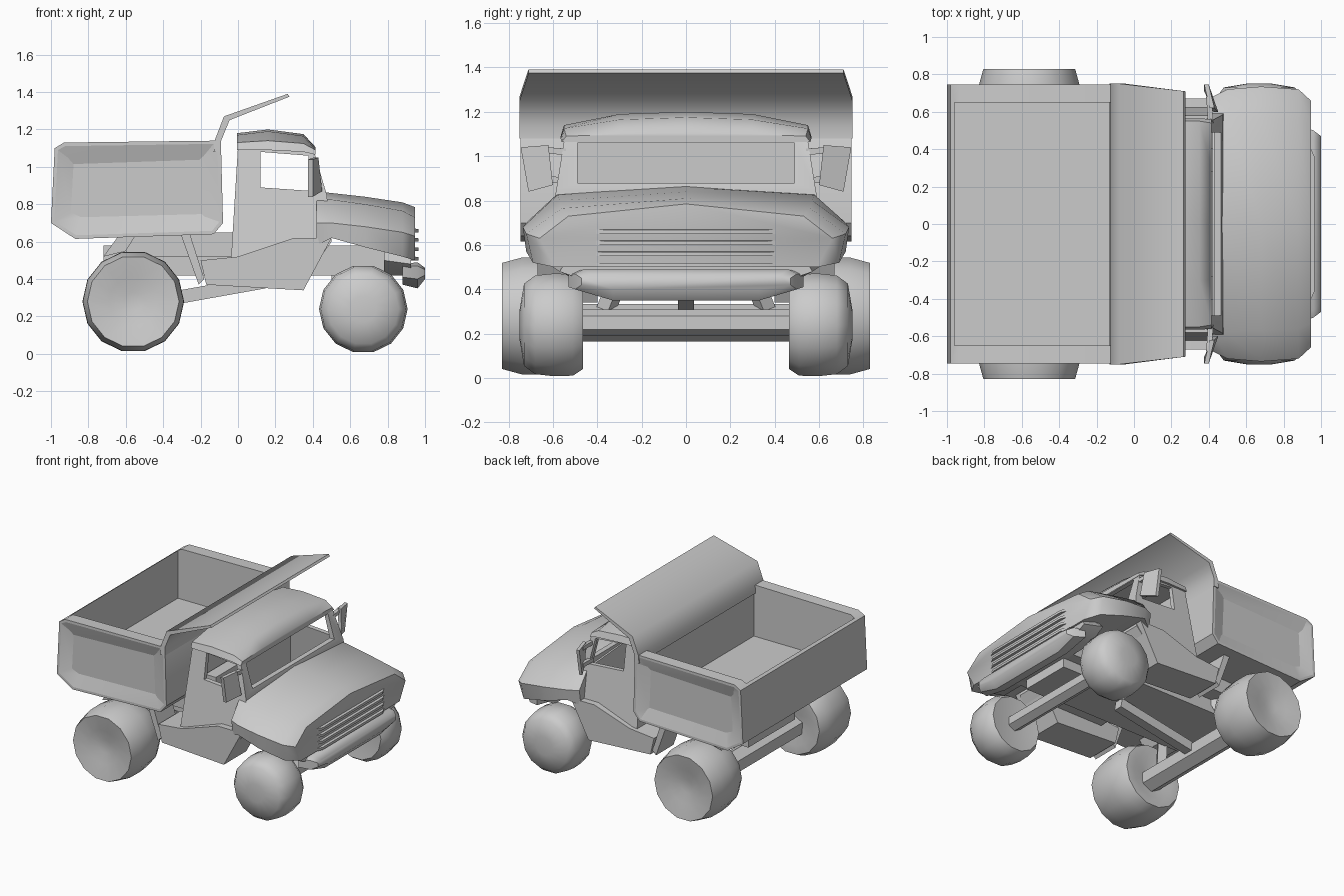
import bpy, bmesh, math
from mathutils import Vector

if "Cube" in bpy.data.objects:
    bpy.data.objects.remove(bpy.data.objects["Cube"], do_unlink=True)

GREY = (0.6, 0.6, 0.6, 1)
mat = bpy.data.materials.new("plain grey")
mat.use_nodes = True
mat.diffuse_color = GREY
mat.node_tree.nodes["Principled BSDF"].inputs["Base Color"].default_value = GREY


def finish(name, bm, angle=35):
    bmesh.ops.recalc_face_normals(bm, faces=bm.faces)
    me = bpy.data.meshes.new(name)
    bm.to_mesh(me)
    bm.free()
    me.materials.append(mat)
    ob = bpy.data.objects.new(name, me)
    bpy.context.collection.objects.link(ob)
    shade(ob, angle)
    return ob


def shade(ob, angle):
    bpy.ops.object.select_all(action='DESELECT')
    ob.select_set(True)
    bpy.context.view_layer.objects.active = ob
    bpy.ops.object.shade_smooth_by_angle(angle=math.radians(angle))


def skin(name, rings, angle=35):
    """Joins closed rings of points and caps both ends."""
    bm = bmesh.new()
    vs = [[bm.verts.new(p) for p in r] for r in rings]
    n = len(vs[0])
    for a, b in zip(vs, vs[1:]):
        for i in range(n):
            bm.faces.new((a[i], a[(i + 1) % n], b[(i + 1) % n], b[i]))
    bm.faces.new(vs[0])
    bm.faces.new(vs[-1])
    return finish(name, bm, angle)


def prism(name, pts, width, angle=35):
    """Side profile (x, z) spread across y; width may depend on x and z."""
    w = width if callable(width) else (lambda x, z: width)
    return skin(name, [[(x, s * w(x, z), z) for x, z in pts] for s in (-1, 1)], angle)


def slab(name, pts, y0, y1):
    """Side profile (x, z) between two y positions."""
    return skin(name, [[(x, y, z) for x, z in pts] for y in (y0, y1)])


def loft(name, stations, angle=50):
    """Stations of x and a half section (y, z), mirrored across y."""
    rings = []
    for x, half in stations:
        other = [(-y, z) for y, z in reversed(half) if y > 0]
        rings.append([(x, y, z) for y, z in half + other])
    return skin(name, rings, angle)


def box(name, lo, hi):
    x0, y0, z0 = lo
    x1, y1, z1 = hi
    return slab(name, [(x0, z0), (x1, z0), (x1, z1), (x0, z1)], y0, y1)


def beam(name, a, b, r, sides=4):
    a, b = Vector(a), Vector(b)
    q = (b - a).to_track_quat('Z', 'Y')
    angs = [math.tau * (i + 0.5) / sides for i in range(sides)]
    off = [q @ Vector((r * math.cos(t), r * math.sin(t), 0)) for t in angs]
    return skin(name, [[p + o for o in off] for p in (a, b)])


def cut(ob, cutter):
    m = ob.modifiers.new("cut", 'BOOLEAN')
    m.operation = 'DIFFERENCE'
    m.solver = 'EXACT'
    m.object = cutter
    dg = bpy.context.evaluated_depsgraph_get()
    me = bpy.data.meshes.new_from_object(ob.evaluated_get(dg))
    ob.modifiers.clear()
    ob.data = me
    bpy.data.objects.remove(cutter, do_unlink=True)


def wheel(name, x, z, side, profile, sides=14):
    rings = []
    for r, y in profile:
        rings.append([(x + r * math.cos(math.tau * i / sides), side * y,
                       z + r * math.sin(math.tau * i / sides)) for i in range(sides)])
    return skin(name, rings, 60)


# Dump bed: chamfered tub with shallow side panels and a hollow
bed = prism("dump_bed", [(-1, .70), (-.98, 1.1), (-.93, 1.13), (-.12, 1.14), (-.09, 1.08),
                         (-.08, .70), (-.13, .64), (-.87, .615)], .745)
bm = bmesh.new()
bm.from_mesh(bed.data)
sides = [f for f in bm.faces if abs(f.normal.y) > .9]
bmesh.ops.inset_individual(bm, faces=sides, thickness=.02, depth=0)
bmesh.ops.inset_individual(bm, faces=sides, thickness=.1, depth=-.03)
bm.to_mesh(bed.data)
bm.free()
cut(bed, box("hollow", (-.96, -.65, .75), (-.115, .65, 1.4)))
shade(bed, 40)

# Canopy shield rising from the bed over the cab
prism("canopy", [(-.13, 1.08), (-.125, 1.14), (-.075, 1.27), (.265, 1.39), (.275, 1.375),
                 (-.045, 1.25), (-.09, 1.14), (-.09, 1.08)],
      lambda x, z: .75 - .04 * max(0, x) / .27, 50)

# Cab shell with open windows
cab = prism("cab", [(-.04, .46), (.0, 1.11), (.38, 1.10), (.41, 1.07), (.475, .85), (.5, .6), (.4, .46)],
            lambda x, z: .54 + (1.13 - z) * .16)
cut(cab, prism("room", [(.03, .55), (.03, 1.085), (.36, 1.085), (.38, 1.06), (.435, .85), (.44, .55)],
               lambda x, z: .51 + (1.13 - z) * .14))
cut(cab, prism("side_window", [(.12, .89), (.12, 1.08), (.375, 1.06), (.41, .87)], 1))
cut(cab, box("windscreen", (.3, -.49, .88), (.6, .49, 1.06)))
shade(cab, 30)
loft("roof", [(-.005, [(.56, 1.09), (.545, 1.13), (.3, 1.17), (0, 1.18)]),
              (.16, [(.565, 1.09), (.55, 1.14), (.3, 1.19), (0, 1.2)]),
              (.35, [(.565, 1.08), (.55, 1.125), (.3, 1.165), (0, 1.175)]),
              (.415, [(.56, 1.065), (.54, 1.09), (.3, 1.10), (0, 1.105)])])
box("seat", (.04, -.45, .55), (.13, .45, .86))

# Bonnet with upright flared wings, and the nose below it
loft("bonnet", [(.42, [(.66, .58), (.68, .70), (.58, .83), (0, .87)]),
                (.5, [(.71, .62), (.72, .70), (.58, .825), (0, .86)]),
                (.68, [(.72, .57), (.735, .68), (.57, .80), (0, .84)]),
                (.88, [(.69, .52), (.72, .65), (.56, .765), (0, .81)]),
                (.945, [(.59, .50), (.66, .63), (.53, .73), (0, .785)])])
loft("nose", [(.78, [(.46, .42), (.6, .50), (.5, .6)]),
              (.925, [(.40, .42), (.57, .48), (.5, .6)])])

# Grille slats and bumper
for i in range(4):
    z = .50 + i * .05
    loft("grille_slat", [(.92, [(.46, z), (.46, z + .022)]),
                         (.965, [(.36, z), (.36, z + .018)])])
loft("bumper", [(.88, [(.33, .37), (.53, .41), (.53, .47), (.5, .48)]),
                (.96, [(.33, .35), (.5, .40), (.5, .47), (.46, .49)]),
                (1.0, [(.33, .40), (.47, .42), (.47, .45), (.42, .46)])])

# Chassis and running gear
box("chassis", (-.72, -.28, .42), (.82, .28, .58))
box("bed_support", (-.6, -.4, .52), (-.03, .4, .65))
box("engine_sump", (.5, -.2, .35), (.8, .2, .44))
beam("front_axle", (.67, -.52, .25), (.67, .52, .25), .06, 6)
beam("rear_axle", (-.56, -.55, .25), (-.56, .55, .25), .085, 6)
beam("torque_arm", (.14, 0, .385), (-.56, 0, .26), .05)

REAR = [(.08, .49), (.17, .465), (.235, .465), (.265, .53), (.272, .62), (.27, .74), (.245, .83), (.13, .81), (.05, .79)]
FRONT = [(.10, .48), (.205, .465), (.235, .51), (.237, .60), (.228, .68), (.19, .73), (.07, .75)]
for s, label in ((1, "left"), (-1, "right")):
    wheel(label + "_rear_wheel", -.56, .28, s, REAR)
    wheel(label + "_front_wheel", .67, .24, s, FRONT)
    beam(label + "_strut", (-.56, s * .38, .26), (-.48, s * .26, .56), .045)
    # Sill sweeping up behind the front wheel
    slab(label + "_sill", [(-.2, .5), (-.17, .37), (.35, .34), (.5, .62), (.3, .62), (0, .52)],
         s * .40, s * .67)
    # Mudguard pieces ahead of and behind the rear wheel
    slab(label + "_mud_flap", [(-.31, .65), (-.26, .65), (-.18, .40), (-.21, .37)], s * .45, s * .66)
    slab(label + "_rear_guard", [(-.72, .52), (-.64, .63), (-.55, .63), (-.6, .55)], s * .3, s * .6)
    # Angled wing mirror on two brackets
    skin(label + "_mirror", [[(x + .05, s * .60, .87), (x, s * .71, .84), (x, s * .745, 1.04), (x + .03, s * .62, 1.05)]
                             for x in (.375, .40)])
    for z in (.89, 1.02):
        beam(label + "_mirror_bracket", (.41, s * .54, z), (.40, s * .68, z + .01), .02)
